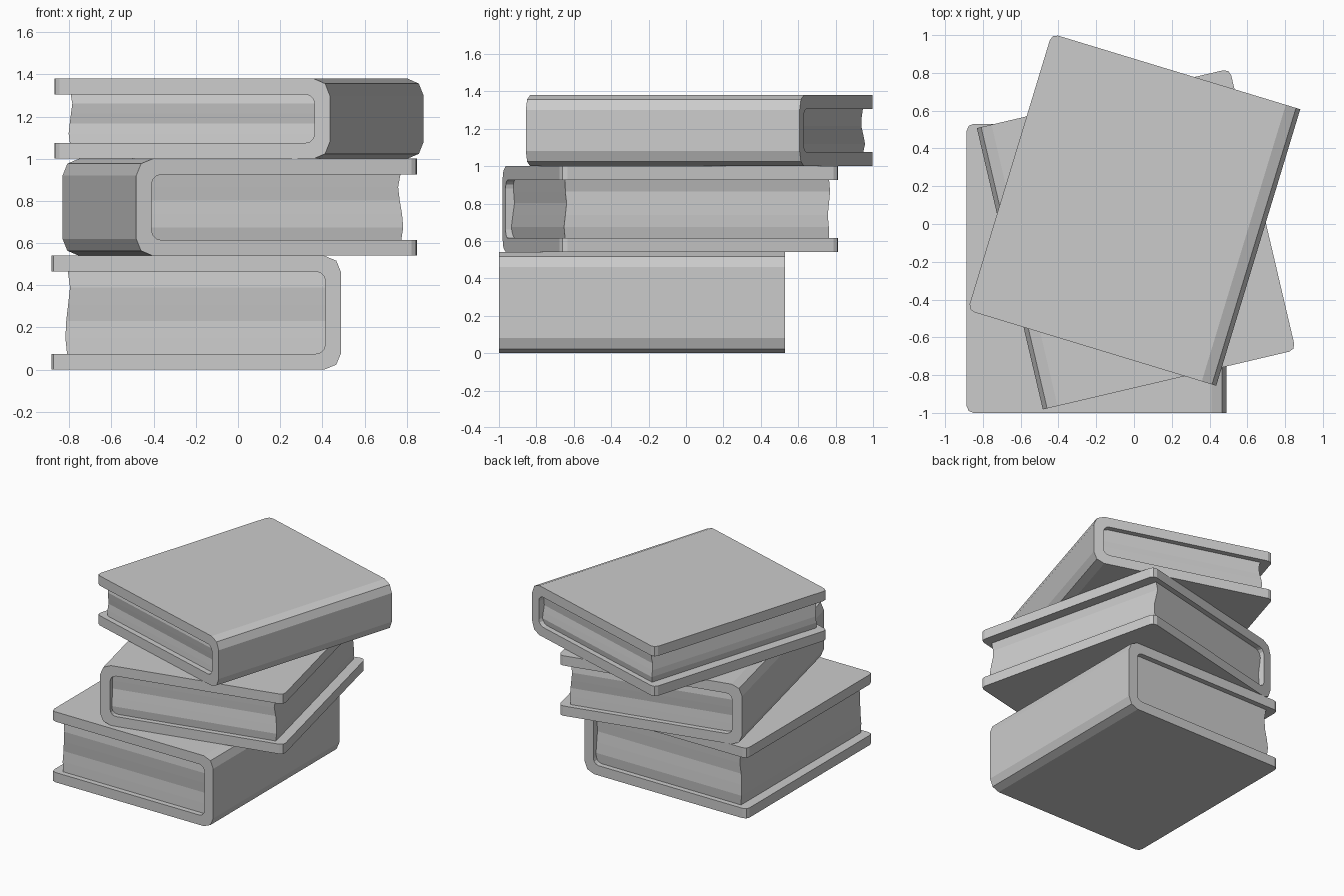
import bpy, bmesh
from math import radians, sin, cos, pi

if "Cube" in bpy.data.objects:
    bpy.data.objects.remove(bpy.data.objects["Cube"])

W, D, T = 1.375, 1.53, 0.075      # book width, depth, cover thickness


def make_object(name, bm, loc, rot):
    bmesh.ops.recalc_face_normals(bm, faces=bm.faces)
    mesh = bpy.data.meshes.new(name)
    bm.to_mesh(mesh)
    bm.free()
    obj = bpy.data.objects.new(name, mesh)
    obj.location = loc
    obj.rotation_euler.z = radians(rot)
    bpy.context.collection.objects.link(obj)


def arc(cx, cz, r, start, steps):
    return [(cx + r * cos(start + pi / 2 * i / steps),
             cz + r * sin(start + pi / 2 * i / steps)) for i in range(steps + 1)]


def cover(name, h, loc, rot):
    # C-shaped profile extruded along the spine, spine at +x
    ro, ri, x = 0.08, 0.045, W / 2
    outer = arc(x - ro, ro, ro, -pi / 2, 2) + arc(x - ro, h - ro, ro, 0, 2)
    inner = arc(x - T - ri, T + ri, ri, -pi / 2, 3) + arc(x - T - ri, h - T - ri, ri, 0, 3)
    prof = [(-x, 0)] + outer + [(-x, h), (-x, h - T)] + inner[::-1] + [(-x, T)]
    bm = bmesh.new()
    face = bm.faces.new([bm.verts.new((px, -D / 2, pz)) for px, pz in prof])
    ext = bmesh.ops.extrude_face_region(bm, geom=[face])
    bmesh.ops.translate(bm, vec=(0, D, 0),
                        verts=[v for v in ext['geom'] if isinstance(v, bmesh.types.BMVert)])
    # rounded board corners at the fore edge
    corners = [e for e in bm.edges
               if all(v.co.x < -x + 1e-4 for v in e.verts)
               and abs(e.verts[0].co.y - e.verts[1].co.y) < 1e-4]
    bmesh.ops.bevel(bm, geom=corners, offset=0.035, segments=2, profile=0.5, affect='EDGES')
    make_object(name, bm, loc, rot)


def pages(name, h, loc, rot):
    # stacked rings with slightly wavy edges
    fore = [.003, .011, .007, -.002, -.011, 0]
    ends = [0, -.004, -.009, 0, .008, 0]
    bm = bmesh.new()
    rings = []
    for i in range(6):
        z = T - 0.004 + (h - 2 * T + 0.008) * i / 5
        x0, x1 = -W / 2 + 0.078 - fore[i], W / 2 - T + 0.01
        y0, y1 = -D / 2 + 0.04 - ends[i], D / 2 - 0.04 + ends[5 - i]
        rings.append([bm.verts.new(p) for p in
                      ((x0, y0, z), (x1, y0, z), (x1, y1, z), (x0, y1, z))])
    for a, b in zip(rings, rings[1:]):
        for j in range(4):
            k = (j + 1) % 4
            bm.faces.new((a[j], a[k], b[k], b[j]))
    bm.faces.new(rings[0])
    bm.faces.new(rings[-1])
    make_object(name, bm, loc, rot)


# name, height, centre and base, rotation
books = [("bottom", 0.54, (-0.198, -0.235, 0), 0),
         ("middle", 0.46, (0.012, -0.08, 0.54), 193.2),
         ("top", 0.38, (0, 0.0755, 1.0), -16.9)]
for label, h, loc, rot in books:
    cover(label + "_book_cover", h, loc, rot)
    pages(label + "_book_pages", h, loc, rot)
